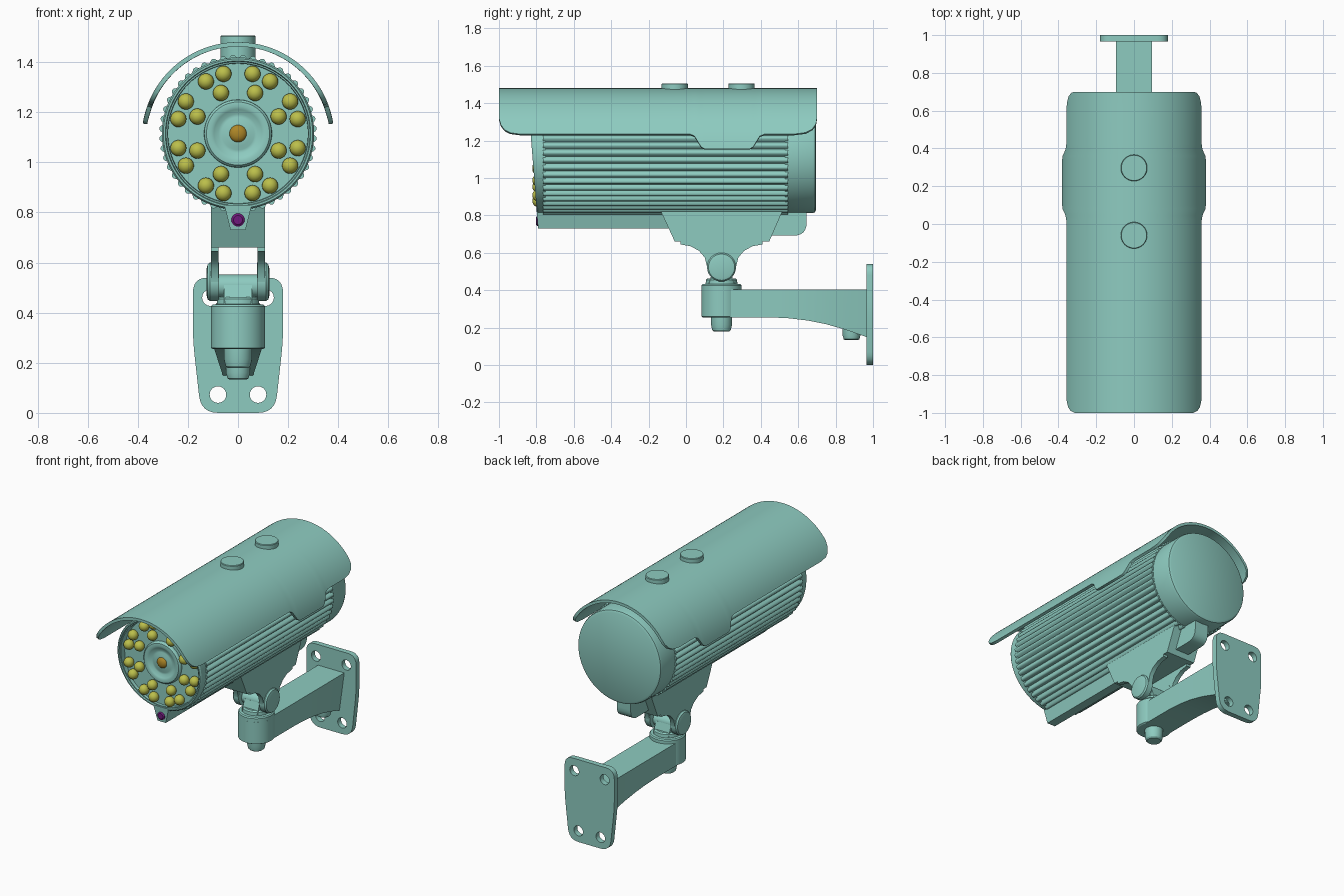
import bpy, bmesh
from math import sin, cos, pi, asin, radians
from mathutils import Vector

if "Cube" in bpy.data.objects:
    bpy.data.objects.remove(bpy.data.objects["Cube"])


def material(name, rgb):
    m = bpy.data.materials.new(name)
    m.diffuse_color = (*rgb, 1)
    m.use_nodes = True
    m.node_tree.nodes["Principled BSDF"].inputs["Base Color"].default_value = m.diffuse_color
    return m


TEAL = material("teal", (0.27, 0.6, 0.53))
YELLOW = material("yellow_green", (0.5, 0.52, 0.07))
AMBER = material("amber", (0.42, 0.24, 0.02))
PURPLE = material("purple", (0.16, 0.01, 0.2))
CZ = 1.115  # height of the camera axis


def finish(name, bm, mat=TEAL):
    bmesh.ops.remove_doubles(bm, verts=bm.verts, dist=1e-5)
    bmesh.ops.recalc_face_normals(bm, faces=bm.faces)
    me = bpy.data.meshes.new(name)
    bm.to_mesh(me)
    bm.free()
    me.materials.append(mat)
    ob = bpy.data.objects.new(name, me)
    bpy.context.collection.objects.link(ob)
    return ob


def loft(name, rings, mat=TEAL, bm=None):
    """Skin closed rings of points and cap both ends."""
    own = bm is None
    bm = bm or bmesh.new()
    vs = [[bm.verts.new(p) for p in r] for r in rings]
    n = len(vs[0])
    for a, b in zip(vs, vs[1:]):
        for i in range(n):
            j = (i + 1) % n
            bm.faces.new((a[i], a[j], b[j], b[i]))
    bm.faces.new(vs[0])
    bm.faces.new(vs[-1][::-1])
    return finish(name, bm, mat) if own else None


def place(axis, a, b, t):
    return {"X": (t, a, b), "Y": (a, t, b), "Z": (a, b, t)}[axis]


def lathe(name, axis, centre, profile, n=48, mat=TEAL, bm=None):
    """Profile of (radius, position along axis)."""
    rings = [[place(axis, centre[0] + r * cos(2 * pi * i / n),
                    centre[1] + r * sin(2 * pi * i / n), t) for i in range(n)]
             for r, t in profile]
    return loft(name, rings, mat, bm)


def prism(name, axis, outline, lo, hi):
    return loft(name, [[place(axis, a, b, t) for a, b in outline] for t in (lo, hi)])


def rounded(pts, radii, steps=6):
    """Round the corners of a polygon."""
    out = []
    for i, (p, r) in enumerate(zip(pts, radii)):
        p, a, b = Vector(p), Vector(pts[i - 1]), Vector(pts[(i + 1) % len(pts)])
        if not r:
            out.append(tuple(p))
            continue
        s, e = p + (a - p).normalized() * r, p + (b - p).normalized() * r
        for k in range(steps + 1):
            t = k / steps
            out.append(tuple(s * (1 - t) ** 2 + p * 2 * t * (1 - t) + e * t * t))
    return out


# ribbed body
N = 48 * 8
body_ring = [(0.297 + 0.018 * abs(sin(24 * 2 * pi * i / N)), 2 * pi * i / N) for i in range(N)]
loft("ribbed_body", [[(r * cos(a), y, CZ + r * sin(a)) for r, a in body_ring]
                     for y in (-0.765, 0.545)])

# rear cap
lathe("rear_cap", "Y", (0, CZ), [(0.303, 0.53), (0.303, 0.675), (0.298, 0.689), (0.285, 0.696)], 96)

# front bezel with slanted rim and recessed light plate
bezel = lathe("front_bezel", "Y", (0, CZ),
              [(0.304, -0.75), (0.304, -0.812), (0.298, -0.821), (0.29, -0.821), (0.287, -0.812),
               (0.281, -0.812), (0.279, -0.775), (0.02, -0.775)], 96)
for v in bezel.data.vertices:
    if v.co.y < -0.78:
        v.co.y -= 0.08 * (v.co.z - CZ)

# lens
lathe("lens_ring", "Y", (0, CZ),
      [(0.136, -0.77), (0.134, -0.786), (0.126, -0.795), (0.108, -0.797), (0.096, -0.792),
       (0.078, -0.781), (0.065, -0.781), (0.05, -0.787), (0.02, -0.787)], 64)
lathe("lens_centre", "Y", (0, CZ),
      [(0.035 * cos(k * pi / 12), -0.784 - 0.02 * sin(k * pi / 12)) for k in range(6)], 32, AMBER)

# infrared lights, mirrored into four quarters
bm = bmesh.new()
for x, z in [(.058, .238), (.128, .208), (.068, .162), (.208, .128), (.238, .058), (.162, .068)]:
    for sx in (-1, 1):
        for sz in (-1, 1):
            g = bmesh.ops.create_uvsphere(bm, u_segments=20, v_segments=12, radius=0.032)
            bmesh.ops.translate(bm, verts=g["verts"], vec=(sx * x, -0.79, CZ + sz * z))
finish("infrared_lights", bm, YELLOW)

# sensor channel under the body
loft("sensor_channel", [[(-0.055, y0, 0.83), (0.055, y0, 0.83), (0.03, y1, 0.73), (-0.03, y1, 0.73)]
                        for y0, y1 in ((-0.799, -0.791), (0.0, 0.0))])
lathe("light_sensor", "Y", (0, 0.77), [(0.026, -0.78), (0.026, -0.797), (0.018, -0.803)], 24, PURPLE)

# cable box behind the bracket
prism("cable_box", "X", rounded([(0.4, 0.83), (0.645, 0.83), (0.645, 0.692), (0.4, 0.692)],
                                [0, 0, 0.07, 0]), -0.05, 0.05)

# sunshade: arc lofted along y with a shaped lower edge
R, VZ, M = 0.385, 1.095, 48
edge = [(-1, 1.32), (-.99, 1.285), (-.97, 1.258), (-.94, 1.242), (-.89, 1.235), (.02, 1.235),
        (.045, 1.225), (.08, 1.167), (.10, 1.155), (.34, 1.155), (.36, 1.167), (.395, 1.225),
        (.42, 1.235), (.58, 1.235), (.64, 1.243), (.675, 1.262), (.695, 1.29), (.70, 1.32)]
rings = []
for y, z in edge:
    a = asin((z - VZ) / R)
    angs = [a + (pi - 2 * a) * i / M for i in range(M + 1)]
    rings.append([(R * cos(t), y, VZ + R * sin(t)) for t in angs] +
                 [((R - .018) * cos(t), y, VZ + (R - .018) * sin(t)) for t in reversed(angs)])
loft("sunshade", rings)

# sunshade screws
for i, y in enumerate((-0.06, 0.297)):
    lathe(f"sunshade_screw_{i}", "Z", (0, y), [(0.07, 1.4), (0.07, 1.502), (0.067, 1.506)], 40)

# bracket under the body
loft("body_bracket", [[(-.107, a, z), (.107, a, z), (.107, b, z), (-.107, b, z)]
                      for z, a, b in ((0.84, -0.143, 0.523), (0.66, -0.06, 0.445))])

# hinge lugs and knobs
HY, HZ, HR = 0.19, 0.523, 0.077
lug = [(-.03, .665), (-.03, .645), (.025, .635), (.07, .61), (.1, .575)]
lug += [(HY - HR * cos(k * pi / 12), HZ - HR * sin(k * pi / 12)) for k in range(13)]
lug += [(2 * HY - y, z) for y, z in reversed(lug[:5])]
for side, s in (("left", -1), ("right", 1)):
    prism(f"hinge_lug_{side}", "X", lug, s * 0.077, s * 0.107)
    lathe(f"hinge_knob_{side}", "X", (HY, HZ),
          [(HR, s * 0.075), (HR, s * 0.112), (0.07, s * 0.121), (0.055, s * 0.125)])

# hinge barrel and swivel
lathe("hinge_barrel", "X", (HY, 0.507), [(0.045, -0.08), (0.045, 0.08)], 32)
prism("hinge_post", "X", [(.12, .43), (.26, .43), (.235, .51), (.145, .51)], -0.055, 0.055)
lathe("swivel_flange", "Z", (0, HY), [(.108, .4), (.108, .425), (.102, .432), (.085, .434),
                                      (.083, .455), (.075, .463)])
lathe("swivel_hub", "Z", (0, HY), [(.1, .255), (.108, .26), (.108, .402), (.104, .406)], 64)
lathe("swivel_bolt", "Z", (0, HY), [(.057, .27), (.056, .215), (.05, .188), (.042, .18)], 32)

# wall arm, deepening and narrowing towards the plate
rings = []
for y, z in [(.19, .255), (.45, .255), (.55, .25), (.65, .238), (.75, .218), (.85, .19), (.97, .148)]:
    h = 0.095 - (0.255 - z) * 0.33
    rings.append([(-.095, y, .405), (.095, y, .405), (h, y, z), (-h, y, z)])
loft("wall_arm", rings)
lathe("arm_bolt", "Z", (0, 0.885), [(.048, .21), (.048, .16), (.042, .138), (.036, .134)], 32)

# wall plate with four screw holes
plate = prism("wall_plate", "Y",
              rounded([(-.18, .54), (.18, .54), (.18, .29), (.148, 0), (-.148, 0), (-.18, .29)],
                      [.06, .06, .06, .07, .07, .06]), 0.965, 1.0)
bm = bmesh.new()
for x, z in ((.08, .073), (.11, .46)):
    for s in (-1, 1):
        lathe("", "Y", (s * x, z), [(0.033, 0.9), (0.033, 1.1)], 32, bm=bm)
cutter = finish("hole_cutter", bm)
cutter.hide_render = True
mod = plate.modifiers.new("holes", "BOOLEAN")
mod.object = cutter
mod.solver = "EXACT"
bpy.context.view_layer.objects.active = plate
bpy.ops.object.modifier_apply(modifier=mod.name)
bpy.data.objects.remove(cutter)

# smooth shading with sharp edges kept
for ob in bpy.context.scene.objects:
    ob.select_set(True)
bpy.ops.object.shade_smooth_by_angle(angle=radians(32))
